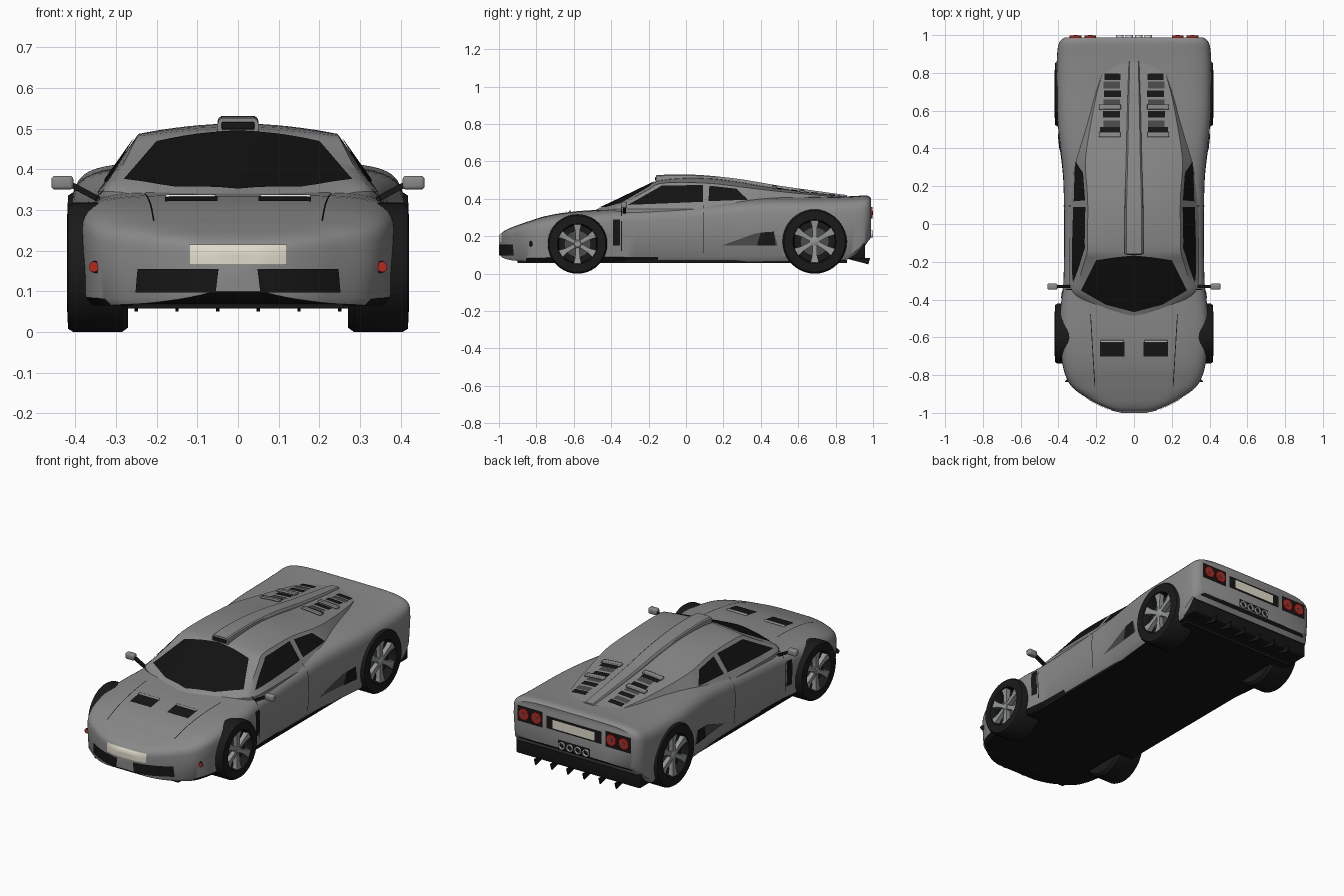
import bpy, bmesh, math
from mathutils import Vector, Matrix
from mathutils.bvhtree import BVHTree

if "Cube" in bpy.data.objects:
    bpy.data.objects.remove(bpy.data.objects["Cube"], do_unlink=True)

SIDE, FRONT, BACK, TOP = Vector((1, 0, 0)), Vector((0, -1, 0)), Vector((0, 1, 0)), Vector((0, 0, 1))
parts = []


def material(name, r, g, b):
    mat = bpy.data.materials.new(name)
    mat.use_nodes = True
    mat.diffuse_color = (r, g, b, 1)
    mat.node_tree.nodes["Principled BSDF"].inputs["Base Color"].default_value = (r, g, b, 1)
    return mat


paint = material("grey paint", .25, .25, .25)
black = material("black trim", .008, .008, .008)
glass = material("dark glass", .006, .006, .006)
rubber = material("tyre rubber", .01, .01, .01)
dark = material("dark grey", .07, .07, .07)
alloy = material("wheel alloy", .3, .31, .31)
red = material("red lamp", .5, .02, .012)
cream = material("cream plate", .74, .71, .59)
white = material("white lamp", .9, .9, .9)


def add(name, bm, mats, mirror=False):
    mesh = bpy.data.meshes.new(name)
    bm.to_mesh(mesh)
    bm.free()
    obj = bpy.data.objects.new(name, mesh)
    bpy.context.collection.objects.link(obj)
    for mat in mats:
        mesh.materials.append(mat)
    if mirror:
        obj.modifiers.new("mirror", "MIRROR").use_mirror_merge = False
    parts.append(obj)
    return obj


def loft(name, rings, mats, mirror=False, rule=None):
    bm = bmesh.new()
    loops = [[bm.verts.new(p) for p in ring] for ring in rings]
    for a, b in zip(loops, loops[1:]):
        for i in range(len(a)):
            j = (i + 1) % len(a)
            bm.faces.new((a[i], a[j], b[j], b[i]))
    bm.faces.new(loops[0])
    bm.faces.new(loops[-1])
    bmesh.ops.recalc_face_normals(bm, faces=bm.faces)
    for face in bm.faces:
        face.material_index = rule(face) if rule else 0
    return add(name, bm, mats, mirror)


def box(name, low, high, mat, mirror=False, bevel=0):
    low, high = Vector(low), Vector(high)
    bm = bmesh.new()
    bmesh.ops.create_cube(bm, size=1, matrix=Matrix.Translation((low + high) / 2) @ Matrix.Diagonal((*(high - low), 1)))
    if bevel:
        bmesh.ops.bevel(bm, geom=bm.edges[:], offset=bevel, segments=3, affect="EDGES", profile=.5)
    return add(name, bm, [mat], mirror)


def circle(x, y, z, r, axis, count=32):
    turns = [math.tau * i / count for i in range(count)]
    if axis == SIDE:
        return [(x, y + r * math.cos(t), z + r * math.sin(t)) for t in turns]
    return [(x + r * math.cos(t), y, z + r * math.sin(t)) for t in turns]


def smooth(rows, steps=3):
    # Smooth curve through the rows of a station table
    out = []
    for i in range(len(rows) - 1):
        a, b, c, d = (Vector(rows[min(max(k, 0), len(rows) - 1)]) for k in range(i - 1, i + 3))
        for s in range(steps):
            t = s / steps
            out.append(b + (c - a) * t / 2 + (a * 2 - b * 5 + c * 4 - d) * t**2 / 2 + (b * 3 - a - c * 3 + d) * t**3 / 2)
    return out + [Vector(rows[-1])]


def whole(half, y):
    # Complete a half section that runs from bottom centre to top centre
    return [(x, y, z) for x, z in half] + [(-x, y, z) for x, z in half[-2:0:-1]]


def body_ring(row):
    y, w, top, low = row
    mid = low + .55 * (top - low)
    half = [(0, low), (w / 2, low), (.93 * w, low), (.98 * w, low + .15 * (mid - low))]
    for i in range(13):
        t = math.pi / 2 * i / 12
        half.append((w * max(math.cos(t), 0) ** .4, mid + (top - mid) * math.sin(t) ** .4))
    return whole(half, y)


def cabin_ring(row):
    y, base, edge, side, top = row
    belt = min(.345, side - .005)
    half = [(0, .25), (base, .25), (base, belt), ((base + edge) / 2, (belt + side) / 2)]
    for i in range(9):
        k = 1 - i / 8
        half.append((edge * k, side + (top - side) * (1 - k * k)))
    return whole(half, y)


# Body shell: station, half width, top, bottom
body_rows = [(-.997, .06, .2, .1), (-.98, .13, .222, .085), (-.95, .2, .24, .075), (-.92, .25, .252, .07),
             (-.88, .31, .267, .067), (-.84, .345, .28, .065), (-.78, .37, .3, .065), (-.7, .385, .318, .065),
             (-.58, .395, .334, .065), (-.45, .39, .342, .065), (-.33, .375, .35, .065), (-.15, .37, .362, .065),
             (.05, .37, .376, .065), (.25, .375, .396, .065), (.4, .39, .407, .065), (.55, .405, .41, .065),
             (.7, .41, .41, .065), (.82, .41, .412, .068), (.9, .407, .415, .09), (.95, .4, .418, .14),
             (.975, .385, .415, .175), (.988, .365, .405, .19)]
body = loft("body", [body_ring(r) for r in smooth(body_rows)], [paint, black],
            rule=lambda f: int(f.normal.z < -.6))

# Cabin: station, base half width, roof edge half width, edge height, centre height
cabin_rows = [(-.5, .04, .03, .33, .333), (-.45, .17, .16, .336, .356), (-.4, .27, .26, .345, .379),
              (-.36, .325, .308, .362, .398), (-.3, .343, .292, .394, .427), (-.2, .345, .263, .45, .475),
              (-.14, .345, .247, .482, .499), (0, .345, .245, .487, .512), (.15, .345, .246, .481, .508),
              (.3, .343, .257, .463, .488), (.4, .325, .25, .451, .47), (.55, .28, .225, .434, .449),
              (.7, .235, .195, .42, .43), (.85, .18, .15, .405, .414)]
cabin = loft("cabin", [cabin_ring(r) for r in smooth(cabin_rows)], [paint])

# Surface that fitted panels are laid on
verts, faces = [], []
for obj in (body, cabin):
    start = len(verts)
    verts += [v.co.copy() for v in obj.data.vertices]
    faces += [[start + i for i in p.vertices] for p in obj.data.polygons]
surface = BVHTree.FromPolygons(verts, faces)


def place(a, b, axis, lift):
    p = Vector((0, a, b)) if axis.x else Vector((a, 0, b)) if axis.y else Vector((a, b, 0))
    hit, normal, _, _ = surface.ray_cast(p + axis * 3, -axis)
    if hit is None:
        hit, normal, _, _ = surface.find_nearest(p + axis * .4)
    return hit + normal * (lift if normal.dot(axis) > 0 else -lift)


def patch(name, low, high, axis, mat, mirror=True, lift=.004, thick=0):
    # Panel between two outlines, projected onto the bodywork
    def resample(line, count=12):
        out = []
        for i in range(count + 1):
            t = i / count * (len(line) - 1)
            k = min(int(t), len(line) - 2)
            out.append(Vector(line[k]).lerp(Vector(line[k + 1]), t - k))
        return out
    bm = bmesh.new()
    rows = []
    for s in range(7):
        pts = [a.lerp(b, s / 6) for a, b in zip(resample(low), resample(high))]
        rows.append([bm.verts.new(place(p.x, p.y, axis, lift)) for p in pts])
    for a, b in zip(rows, rows[1:]):
        for i in range(len(a) - 1):
            bm.faces.new((a[i], a[i + 1], b[i + 1], b[i]))
    bm.normal_update()
    if sum(f.normal.dot(axis) for f in bm.faces) < 0:
        bmesh.ops.reverse_faces(bm, faces=bm.faces)
    obj = add(name, bm, [mat], mirror)
    if thick:
        obj.modifiers.new("thickness", "SOLIDIFY").thickness = thick


def rect(name, a0, a1, b0, b1, axis, mat, **more):
    patch(name, [(a0, b0), (a1, b0)], [(a0, b1), (a1, b1)], axis, mat, **more)


# Glass
patch("windscreen", [(-.28, -.35), (-.15, -.425), (0, -.465), (.15, -.425), (.28, -.35)],
      [(-.2, -.19), (-.1, -.175), (0, -.165), (.1, -.175), (.2, -.19)], TOP, glass, mirror=False)
patch("door_window", [(-.31, .365), (.09, .382)], [(-.13, .468), (.09, .472)], SIDE, glass)
patch("rear_side_window", [(.12, .385), (.33, .393)], [(.125, .468), (.27, .452)], SIDE, glass)

# Nose
rect("front_plate", -.12, .12, .165, .213, FRONT, cream, mirror=False)
patch("front_grille", [(.055, .097), (.25, .097)], [(.048, .155), (.245, .155)], FRONT, black)
rect("bonnet_vent", .05, .18, -.7, -.625, TOP, black)
rect("headlamp_strip", .055, .178, -.625, -.615, TOP, white, lift=.009, thick=.008)
patch("bonnet_seam", [(.205, -.86), (.228, -.48)], [(.209, -.86), (.232, -.48)], TOP, black, lift=.002)
for name, radius, mat in (("marker_rim", .015, black), ("marker_lamp", .012, red)):
    spot = place(.348, .16, FRONT, 0)
    reach = .006 if mat is red else .003
    loft(name, [circle(spot.x + dx, spot.y + dy, spot.z, radius, FRONT)
                for dx, dy in ((-.01, .01), (reach, -reach))], [mat], True)

# Flanks
rect("fender_vent", -.392, -.352, .15, .29, SIDE, black)
rect("door_front_seam", -.348, -.343, .12, .35, SIDE, black, lift=.002)
rect("door_rear_seam", .093, .097, .11, .365, SIDE, black, lift=.002)
patch("side_scoop", [(.19, .15), (.49, .15)], [(.37, .215), (.47, .225)], SIDE, dark)
patch("side_intake", [(.38, .15), (.48, .15)], [(.4, .22), (.47, .225)], SIDE, black, lift=.007)

# Engine cover louvres
for y, inner, outer in ((.778, .07, .155), (.688, .07, .158), (.58, .073, .165), (.495, .075, .18)):
    rect("louvre_slot", inner, outer, y - .017, y + .017, TOP, black)
for y in (.735, .64, .53):
    rect("louvre_recess", .075, .16, y - .018, y + .018, TOP, dark, lift=.003)
for y in (.619, .472):
    rect("louvre_slat", .07, .185, y - .013, y + .013, TOP, paint, lift=.014, thick=.01)

# Roof scoop and spine: station, half width, top
spine = smooth([(-.16, .05, .526), (-.06, .051, .531), (.1, .049, .526), (.3, .043, .504),
                (.5, .038, .47), (.7, .033, .442), (.86, .028, .42)])
loft("roof_scoop", [whole([(0, z - .06), (w, z - .06), (w, z - .014), (.94 * w, z - .005), (.8 * w, z), (0, z)], y)
                    for y, w, z in spine], [paint])
box("scoop_mouth", (-.04, -.165, .498), (.04, -.158, .516), black, bevel=.002)

# Tail
rect("lamp_panel", .195, .352, .28, .368, BACK, black)
for x in (.232, .31):
    loft("tail_lamp", [circle(x, y, .325, .031, BACK) for y in (.95, .998)], [red], True)
    loft("tail_lamp_centre", [circle(x, y, .325, .011, BACK) for y in (.95, .9995)], [dark], True)
rect("rear_plate_recess", -.17, .17, .285, .355, BACK, black, mirror=False)
rect("rear_plate", -.13, .13, .295, .343, BACK, cream, mirror=False, lift=.008)
rect("exhaust_panel", -.1, .1, .193, .24, BACK, black, mirror=False)
for x in (.025, .075):
    loft("exhaust_pipe", [circle(x, y, .212, r, BACK) for y, r in ((.93, .02), (1, .02), (1, .014), (.98, .013))],
         [white], True)
box("diffuser", (-.385, .84, .078), (.385, .958, .185), black, bevel=.008)
for x in (.05, .15, .25):
    fin = [(.84, .085), (.985, .085), (.975, .05)]
    loft("diffuser_fin", [[(x + dx, y, z) for y, z in fin] for dx in (-.004, .004)], [black], True)

# Underside
box("floor", (-.355, -.43, .058), (.355, .86, .072), black)
box("front_floor", (-.26, -.9, .058), (.26, -.4, .08), black)

# Door mirrors
box("mirror_housing", (.405, -.348, .35), (.459, -.315, .384), paint, True, bevel=.009)
loft("mirror_stalk", [[(x, -.33 + dy, z + dz) for dy, dz in ((-.008, -.008), (.008, -.008), (.008, .008), (-.008, .008))]
                      for x, z in ((.34, .325), (.41, .362))], [black], True)

# Wheels, with wells cut in the body behind them
for end, y, r in (("front", -.58, .159), ("rear", .688, .172)):
    well = loft(end + "_well_cutter", [circle(x, y, r, .92 * r, SIDE) for x in (.3, .6)],
                [paint, black], True, rule=lambda f: 1)
    well.hide_render = True
    cut = body.modifiers.new("well", "BOOLEAN")
    cut.operation, cut.object = "DIFFERENCE", well
    bpy.context.view_layer.objects.active = body
    bpy.ops.object.modifier_apply(modifier=cut.name)
    parts.remove(well)
    bpy.data.objects.remove(well, do_unlink=True)
    profile = [(.27, .6), (.27, .93), (.285, 1), (.405, 1), (.418, .95), (.42, .68), (.41, .65), (.375, .63)]
    loft(end + "_tyre", [circle(x, y, r, k * r, SIDE, 40) for x, k in profile], [rubber], True)
    loft(end + "_brake_disc", [circle(x, y, r, .45 * r, SIDE) for x in (.37, .385)], [dark], True)
    loft(end + "_hub", [circle(x, y, r, k * r, SIDE) for x, k in ((.37, .16), (.405, .16), (.412, .1))], [alloy], True)
    for i in range(6):
        turn = Matrix.Rotation(math.tau * i / 6, 3, "X")
        rings = [[Vector((0, y, r)) + turn @ Vector((x, side * wide * r, k * r))
                  for x, side in ((.385, -1), (.385, 1), (face, 1), (face, -1))]
                 for k, wide, face in ((.08, .06, .408), (.45, .08, .41), (.66, .13, .415))]
        loft(end + "_spoke", rings, [alloy], True)

bpy.ops.object.select_all(action="DESELECT")
for obj in parts:
    obj.select_set(True)
bpy.context.view_layer.objects.active = body
bpy.ops.object.shade_smooth_by_angle(angle=math.radians(35))
